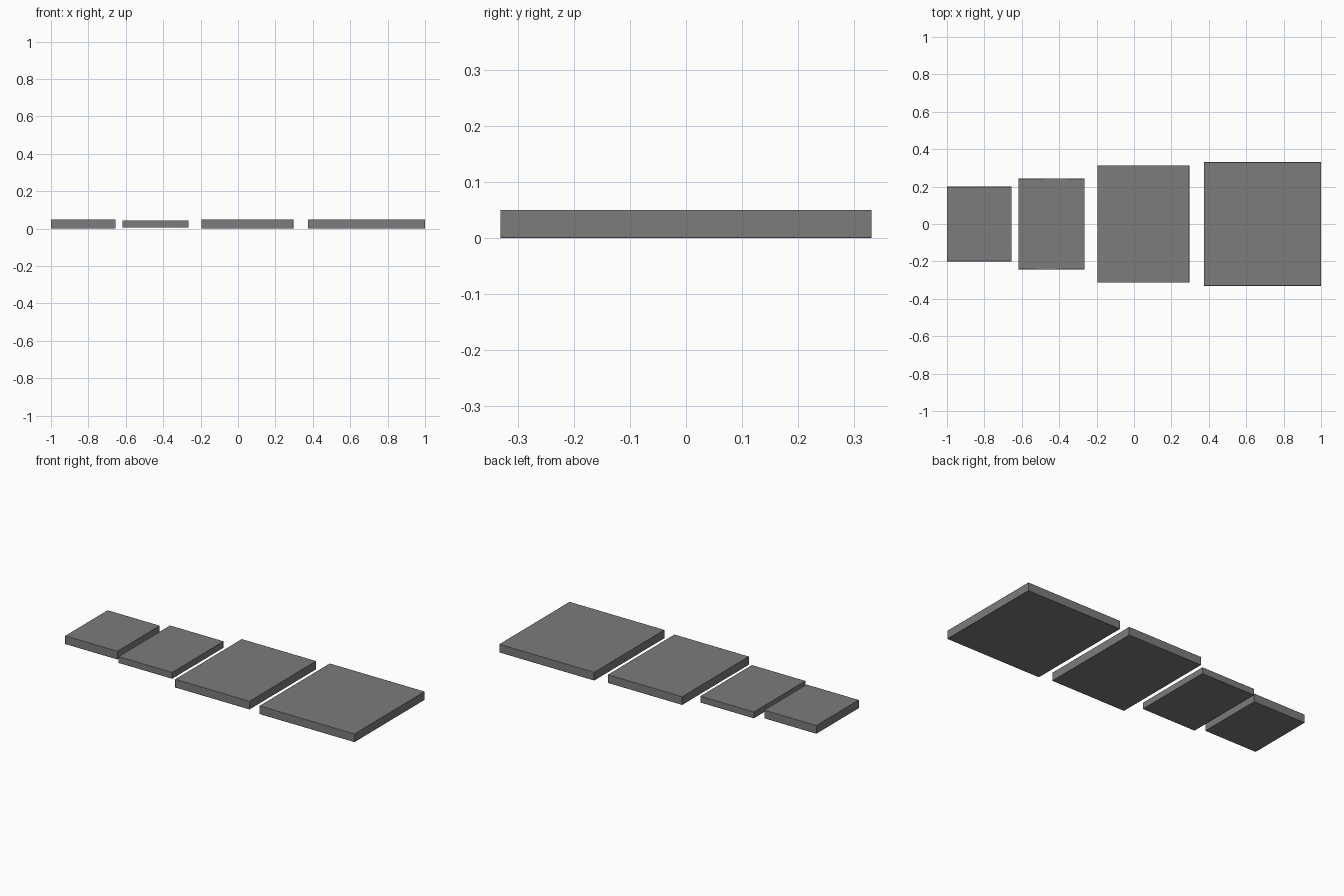
import bpy

if "Cube" in bpy.data.objects:
    bpy.data.objects.remove(bpy.data.objects["Cube"])

# one flat grey for every slab
grey = bpy.data.materials.new("slate_grey")
grey.diffuse_color = (0.2, 0.2, 0.2, 1)
grey.use_nodes = True
grey.node_tree.nodes["Principled BSDF"].inputs["Base Color"].default_value = grey.diffuse_color


def slab(name, x0, x1, half_depth, z0, z1):
    """Thin rectangular slab with slightly softened edges."""
    bpy.ops.mesh.primitive_cube_add(size=1, location=((x0 + x1) / 2, 0, (z0 + z1) / 2))
    ob = bpy.context.object
    ob.name = name
    ob.scale = (x1 - x0, half_depth * 2, z1 - z0)
    bpy.ops.object.transform_apply(location=False, rotation=False, scale=True)
    ob.data.materials.append(grey)
    bevel = ob.modifiers.new("soft_edges", 'BEVEL')
    bevel.width = 0.002
    bevel.segments = 2
    bpy.ops.object.shade_smooth_by_angle()


# row of four slabs, growing from left to right
slab("small_slab", -1.0, -0.655, 0.20, 0.0, 0.05)
slab("thin_slab", -0.618, -0.264, 0.243, 0.006, 0.045)
slab("large_slab", -0.195, 0.296, 0.314, 0.0, 0.05)
slab("largest_slab", 0.373, 1.0, 0.331, 0.0, 0.05)
